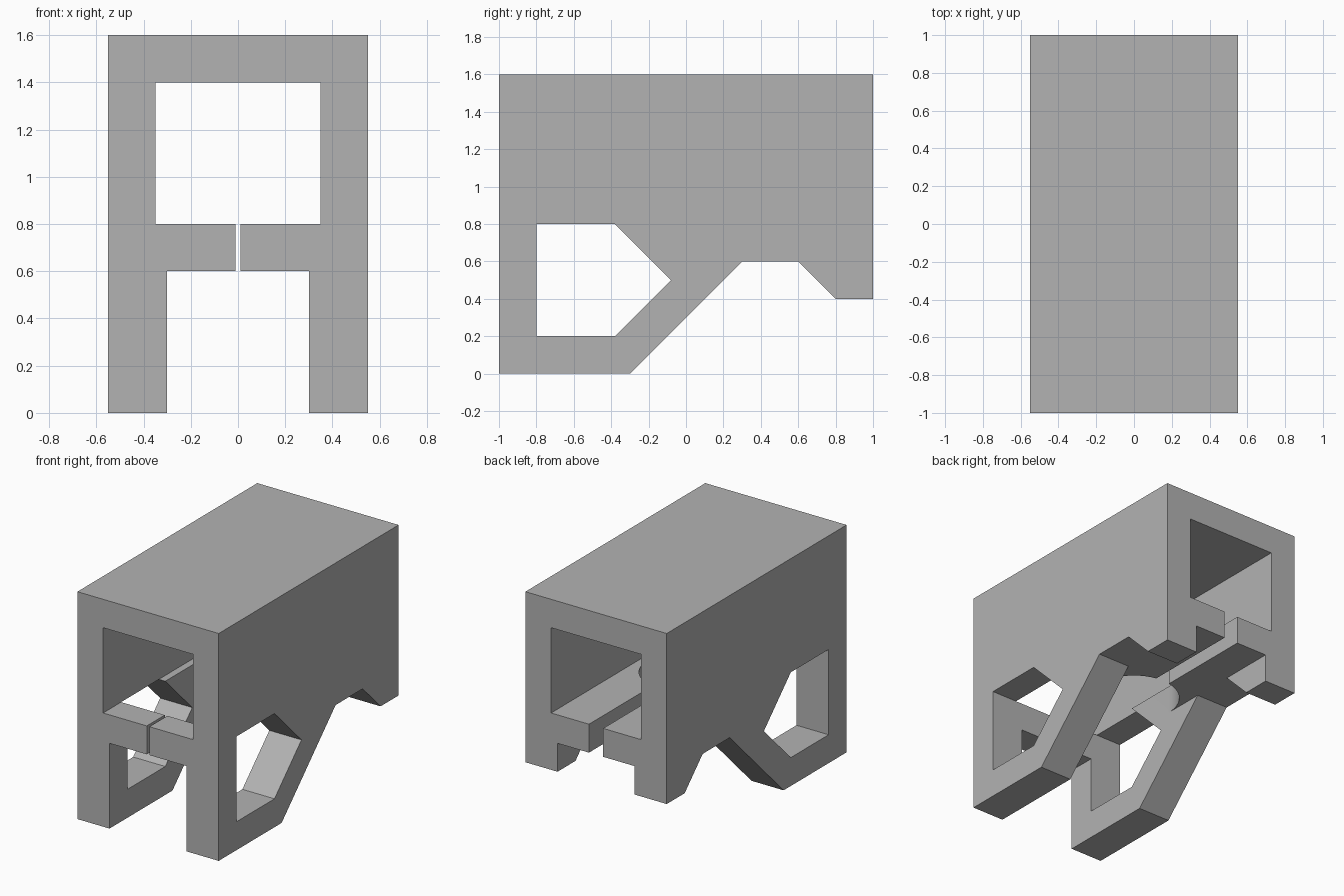
import bpy
import bmesh
import math
from mathutils import Vector

old = bpy.data.objects.get("Cube")
if old:
    bpy.data.objects.remove(old, do_unlink=True)

grey = bpy.data.materials.new("plain grey")
grey.use_nodes = True
grey.diffuse_color = (0.45, 0.45, 0.45, 1)
grey.node_tree.nodes["Principled BSDF"].inputs["Base Color"].default_value = grey.diffuse_color


def prism(name, outline, axis, low, high):
    """Extrude an outline along x (points are y, z) or z (points are x, y)."""
    bm = bmesh.new()
    if axis == "x":
        verts = [bm.verts.new((low, a, b)) for a, b in outline]
        move = Vector((high - low, 0, 0))
    else:
        verts = [bm.verts.new((a, b, low)) for a, b in outline]
        move = Vector((0, 0, high - low))
    face = bm.faces.new(verts)
    result = bmesh.ops.extrude_face_region(bm, geom=[face])
    moved = [v for v in result["geom"] if isinstance(v, bmesh.types.BMVert)]
    bmesh.ops.translate(bm, verts=moved, vec=move)
    bmesh.ops.recalc_face_normals(bm, faces=bm.faces)
    mesh = bpy.data.meshes.new(name)
    bm.to_mesh(mesh)
    bm.free()
    mesh.materials.append(grey)
    obj = bpy.data.objects.new(name, mesh)
    bpy.context.collection.objects.link(obj)
    return obj


def box(name, half_width, y0, y1, z0, z1):
    return prism(name, [(y0, z0), (y1, z0), (y1, z1), (y0, z1)], "x", -half_width, half_width)


# Body: side silhouette carried across the full width
side = [(-1, 0), (-0.3, 0), (0.3, 0.6), (0.6, 0.6), (0.8, 0.4), (1, 0.4), (1, 1.6), (-1, 1.6)]
body = prism("housing", side, "x", -0.55, 0.55)

# Floor opening: straight sides ending in a half circle
radius = 0.3
steps = 32
arc = [(radius * math.cos(math.pi * i / steps), radius * math.sin(math.pi * i / steps))
       for i in range(steps + 1)]
opening = arc + [(-radius, -0.6), (radius, -0.6)]

# Side window: five-sided hole through both legs
window = [(-0.8, 0.2), (-0.38, 0.2), (-0.08, 0.5), (-0.38, 0.8), (-0.8, 0.8)]

cutters = [
    box("tunnel_cutter", 0.35, -1.2, 1.2, 0.8, 1.4),
    box("leg_gap_cutter", 0.3, -1.2, 1.2, -0.2, 0.6),
    prism("window_cutter", window, "x", -0.7, 0.7),
    prism("floor_opening_cutter", opening, "z", 0.5, 0.9),
    box("back_slot_cutter", 0.055, 0.1, 1.2, 0.5, 0.9),
    box("front_slot_cutter", 0.01, -1.2, -0.7, 0.5, 0.9),
]

bpy.context.view_layer.objects.active = body
body.select_set(True)
for cutter in cutters:
    cutter.hide_render = True
    cut = body.modifiers.new(cutter.name, "BOOLEAN")
    cut.operation = "DIFFERENCE"
    cut.solver = "EXACT"
    cut.object = cutter
    bpy.ops.object.modifier_apply(modifier=cut.name)
    bpy.data.objects.remove(cutter, do_unlink=True)

# Smooth only the round end of the floor opening
bpy.ops.object.shade_smooth_by_angle(angle=math.radians(30))
